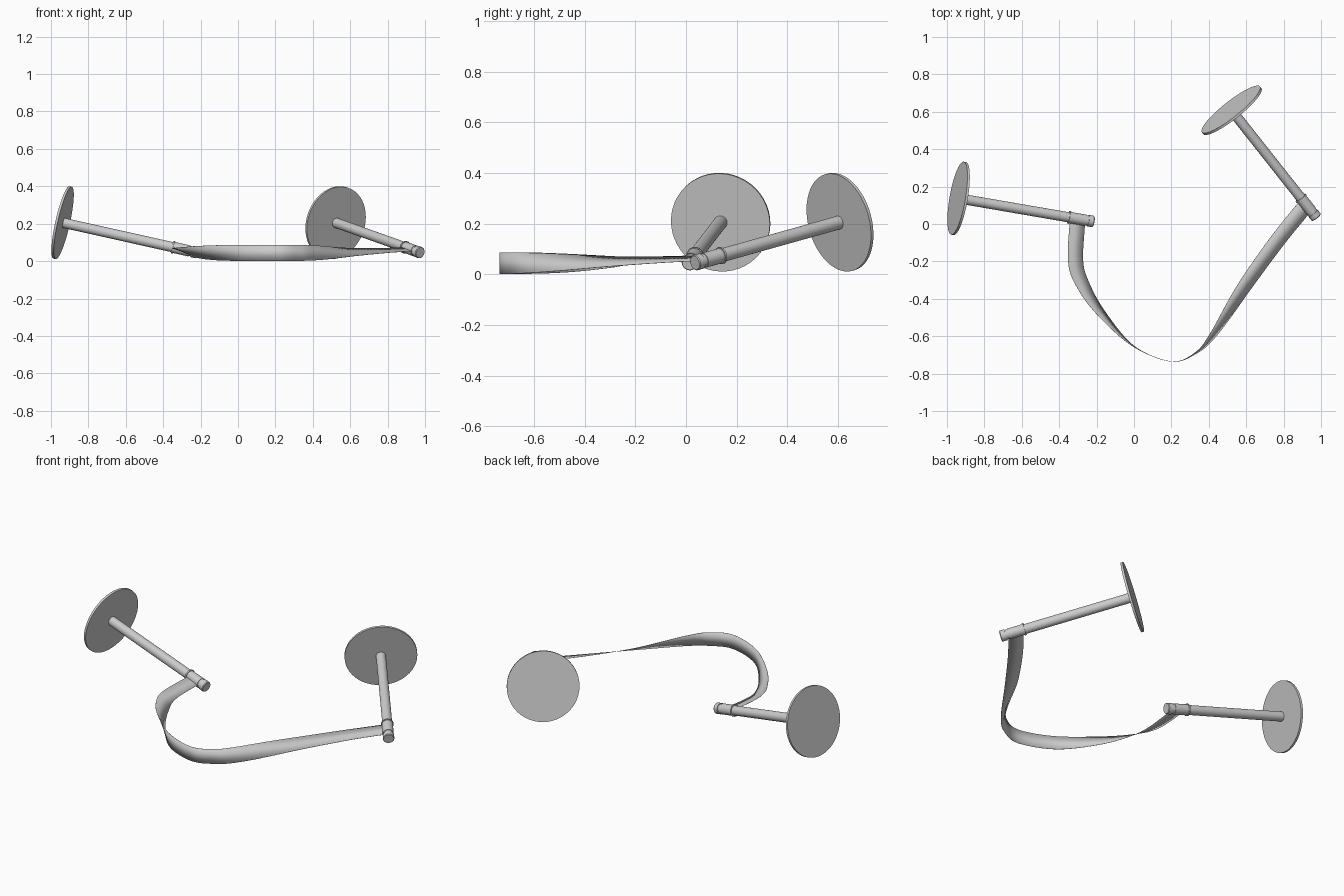
import bpy, math
from mathutils import Vector

cube = bpy.data.objects.get("Cube")
if cube:
    bpy.data.objects.remove(cube)

grey = bpy.data.materials.new("light_grey")
grey.use_nodes = True
grey.diffuse_color = (0.6, 0.6, 0.6, 1)
grey.node_tree.nodes["Principled BSDF"].inputs["Base Color"].default_value = (0.6, 0.6, 0.6, 1)


def add_object(name, verts, faces):
    mesh = bpy.data.meshes.new(name)
    mesh.from_pydata(verts, [], faces)
    mesh.materials.append(grey)
    obj = bpy.data.objects.new(name, mesh)
    bpy.context.collection.objects.link(obj)
    bpy.ops.object.select_all(action='DESELECT')
    obj.select_set(True)
    bpy.context.view_layer.objects.active = obj
    bpy.ops.object.shade_smooth_by_angle(angle=math.radians(35))
    return obj


def lathe(name, tip, axis, profile, sides=40):
    """Spin (distance from tip, radius) points round the axis and cap both ends."""
    turn = Vector((0, 0, 1)).rotation_difference(axis)
    verts = []
    for d, r in profile:
        for i in range(sides):
            a = math.tau * i / sides
            verts.append(tip + turn @ Vector((r * math.cos(a), r * math.sin(a), d)))
    faces = [list(range(sides))[::-1],
             list(range(len(verts) - sides, len(verts)))]
    for k in range(len(profile) - 1):
        for i in range(sides):
            j = (i + 1) % sides
            a, b = k * sides, (k + 1) * sides
            faces.append((a + i, a + j, b + j, b + i))
    return add_object(name, verts, faces)


# Two links: a slim rod with a round plate, an end cap and a strap loop
links = {
    "right": (Vector((-0.217, 0.013, 0.045)), Vector((-0.944, 0.138, 0.207))),
    "left": (Vector((0.975, 0.035, 0.045)), Vector((0.518, 0.613, 0.207))),
}
anchors = {}
for side, (tip, plate) in links.items():
    axis = (plate - tip).normalized()
    length = (plate - tip).length
    lathe(side + "_rod", tip, axis, [(0.01, 0.027), (length - 0.006, 0.027)])
    lathe(side + "_plate", tip, axis, [(length - 0.013, 0.198), (length, 0.198)], 48)
    lathe(side + "_end_cap", tip, axis, [(0, 0.028), (0.004, 0.031), (0.03, 0.031)])
    lathe(side + "_strap_loop", tip, axis, [(0.045, 0.030), (0.13, 0.030)])
    lathe(side + "_collar", tip, axis, [(0.13, 0.034), (0.138, 0.034)])
    anchors[side] = tip + axis * 0.088

# Twisted strap: x, y, z and roll angle along its centre line
path = [
    (*anchors["right"], 13),
    (-0.312, -0.2, 0.055, 19),
    (-0.27, -0.33, 0.049, 36),
    (-0.172, -0.48, 0.045, 60),
    (0, -0.655, 0.044, 86),
    (0.2, -0.735, 0.044, 90),
    (0.33, -0.69, 0.044, 96),
    (0.425, -0.59, 0.045, 115),
    (0.59, -0.335, 0.049, 148),
    (0.77, -0.085, 0.057, 163),
    (*anchors["left"], 167),
]


def spline(points, steps=12):
    pts = [Vector(p) for p in points]
    pts = [pts[0] * 2 - pts[1]] + pts + [pts[-1] * 2 - pts[-2]]
    out = []
    for p0, p1, p2, p3 in zip(pts, pts[1:], pts[2:], pts[3:]):
        for s in range(steps):
            t = s / steps
            out.append(0.5 * (2 * p1 + (p2 - p0) * t + (2 * p0 - 5 * p1 + 4 * p2 - p3) * t * t
                              + (3 * p1 - p0 - 3 * p2 + p3) * t ** 3))
    return out + [pts[-2]]


curve = spline(path)
half_width = 0.0425
verts = []
for i, p in enumerate(curve):
    travel = curve[min(i + 1, len(curve) - 1)] - curve[max(i - 1, 0)]
    right = Vector((travel.y, -travel.x, 0)).normalized()
    roll = math.radians(p[3])
    across = right * math.cos(roll) + Vector((0, 0, math.sin(roll)))
    centre = Vector(p[:3])
    verts += [centre - across * half_width, centre + across * half_width]
faces = [(2 * i, 2 * i + 1, 2 * i + 3, 2 * i + 2) for i in range(len(curve) - 1)]
strap = add_object("strap", verts, faces)
thicken = strap.modifiers.new("thickness", 'SOLIDIFY')
thicken.thickness = 0.0015
thicken.offset = 0
